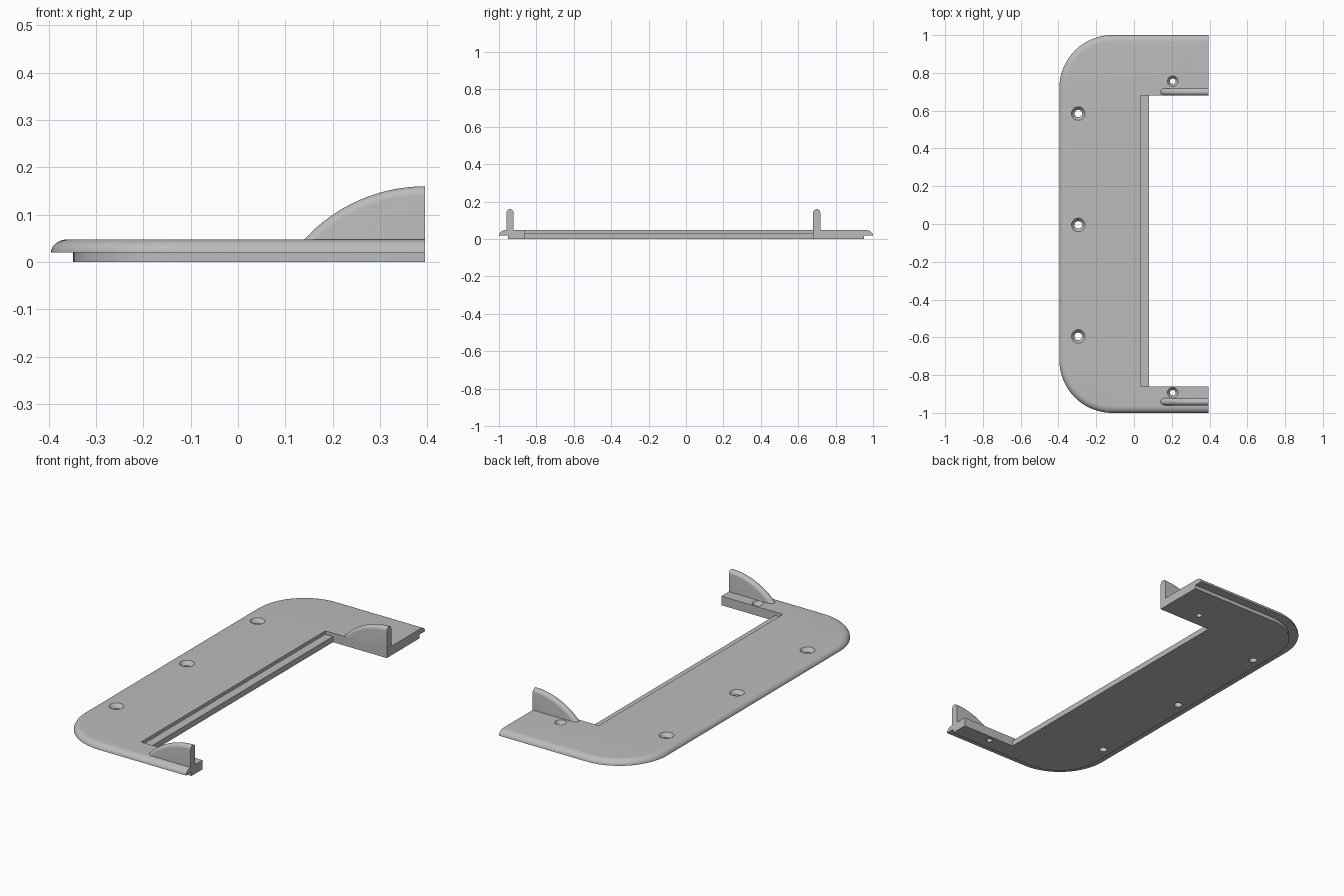
import bpy, bmesh, math

if "Cube" in bpy.data.objects:
    bpy.data.objects.remove(bpy.data.objects["Cube"])

grey = bpy.data.materials.new("plain grey")
grey.use_nodes = True
GREY = (0.5, 0.5, 0.5, 1)
grey.diffuse_color = GREY
grey.node_tree.nodes["Principled BSDF"].inputs["Base Color"].default_value = GREY

HX, HY = 0.395, 1.0             # half sizes
TOP, RIM, LEDGE = 0.048, 0.02, 0.03
CUT_X, CUT_FRONT, CUT_BACK = 0.08, -0.86, 0.68
CORNER = 0.28


def make_object(name, bm):
    bmesh.ops.recalc_face_normals(bm, faces=bm.faces)
    mesh = bpy.data.meshes.new(name)
    bm.to_mesh(mesh)
    bm.free()
    mesh.materials.append(grey)
    obj = bpy.data.objects.new(name, mesh)
    bpy.context.collection.objects.link(obj)
    return obj


def loft(name, rings, caps=True):
    """Skin a stack of closed rings."""
    bm = bmesh.new()
    loops = [[bm.verts.new(p) for p in ring] for ring in rings]
    n = len(loops[0])
    for a, b in zip(loops, loops[1:]):
        for i in range(n):
            j = (i + 1) % n
            bm.faces.new((a[i], a[j], b[j], b[i]))
    if caps:
        bm.faces.new(loops[0])
        bm.faces.new(loops[-1])
    return make_object(name, bm)


def outline(inset, z):
    """C-shaped outline, drawn in only along the rounded outer side."""
    pts = [(HX, -HY + inset)]
    r = CORNER - inset
    for side, start in ((-1, 270), (1, 180)):
        for i in range(25):
            a = math.radians(start - 90 * i / 24)
            pts.append((CORNER - HX + r * math.cos(a),
                        side * (HY - CORNER) + r * math.sin(a)))
    pts += [(HX, HY - inset), (HX, CUT_BACK), (CUT_X, CUT_BACK),
            (CUT_X, CUT_FRONT), (HX, CUT_FRONT)]
    return [(x, y, z) for x, y in pts]


def circle(x, y, r, z):
    return [(x + r * math.cos(math.tau * i / 32),
             y + r * math.sin(math.tau * i / 32), z) for i in range(32)]


def cut(target, cutter):
    mod = target.modifiers.new("cut", "BOOLEAN")
    mod.operation = "DIFFERENCE"
    mod.solver = "EXACT"
    mod.object = cutter
    bpy.context.view_layer.objects.active = target
    bpy.ops.object.modifier_apply(modifier=mod.name)
    bpy.data.objects.remove(cutter)


def smooth(obj):
    bpy.ops.object.select_all(action="DESELECT")
    obj.select_set(True)
    bpy.context.view_layer.objects.active = obj
    bpy.ops.object.shade_smooth_by_angle(angle=math.radians(30))


# Base plate: recessed foot, overhanging rim, rounded upper edge
layers = [(0.047, 0), (0.047, RIM)]
for i in range(9):
    a = math.pi / 2 * i / 8
    layers.append((0.036 * (1 - math.cos(a)), RIM + (TOP - RIM) * math.sin(a)))
plate = loft("base_plate", [outline(d, z) for d, z in layers])

# Lowered ledge along the opening
ledge = [[(x, y, z) for x, y in ((0.035, CUT_FRONT), (0.2, CUT_FRONT),
                                 (0.2, CUT_BACK), (0.035, CUT_BACK))]
         for z in (LEDGE, 0.1)]
cut(plate, loft("ledge_cutter", ledge))

# Countersunk screw holes
holes = [(-0.295, y, 0.036, 0.02) for y in (-0.595, -0.005, 0.585)]
holes += [(0.205, y, 0.028, 0.015) for y in (-0.893, 0.756)]
for x, y, head, shank in holes:
    profile = [(shank, -0.02), (shank, TOP - 0.02), (head, TOP), (head, 0.1)]
    cut(plate, loft("hole_cutter", [circle(x, y, r, z) for r, z in profile]))
smooth(plate)

# Curved guide fins with fully rounded crests
FIN_R, FIN_TOP, HALF = 0.346, 0.16, 0.019


def fin_section(y_mid, a):
    r = FIN_R - HALF * (1 - math.cos(a))
    y = y_mid + HALF * math.sin(a)
    cz = FIN_TOP - FIN_R
    start = math.asin((TOP - cz) / r)
    pts = [(HX, y, TOP)]
    for i in range(25):
        t = start + (math.pi / 2 - start) * i / 24
        pts.append((HX - r * math.cos(t), y, cz + r * math.sin(t)))
    return pts


for name, y_mid in (("front_fin", -0.941), ("back_fin", CUT_BACK + HALF)):
    smooth(loft(name, [fin_section(y_mid, math.pi * (i / 12 - 0.5))
                       for i in range(13)]))
